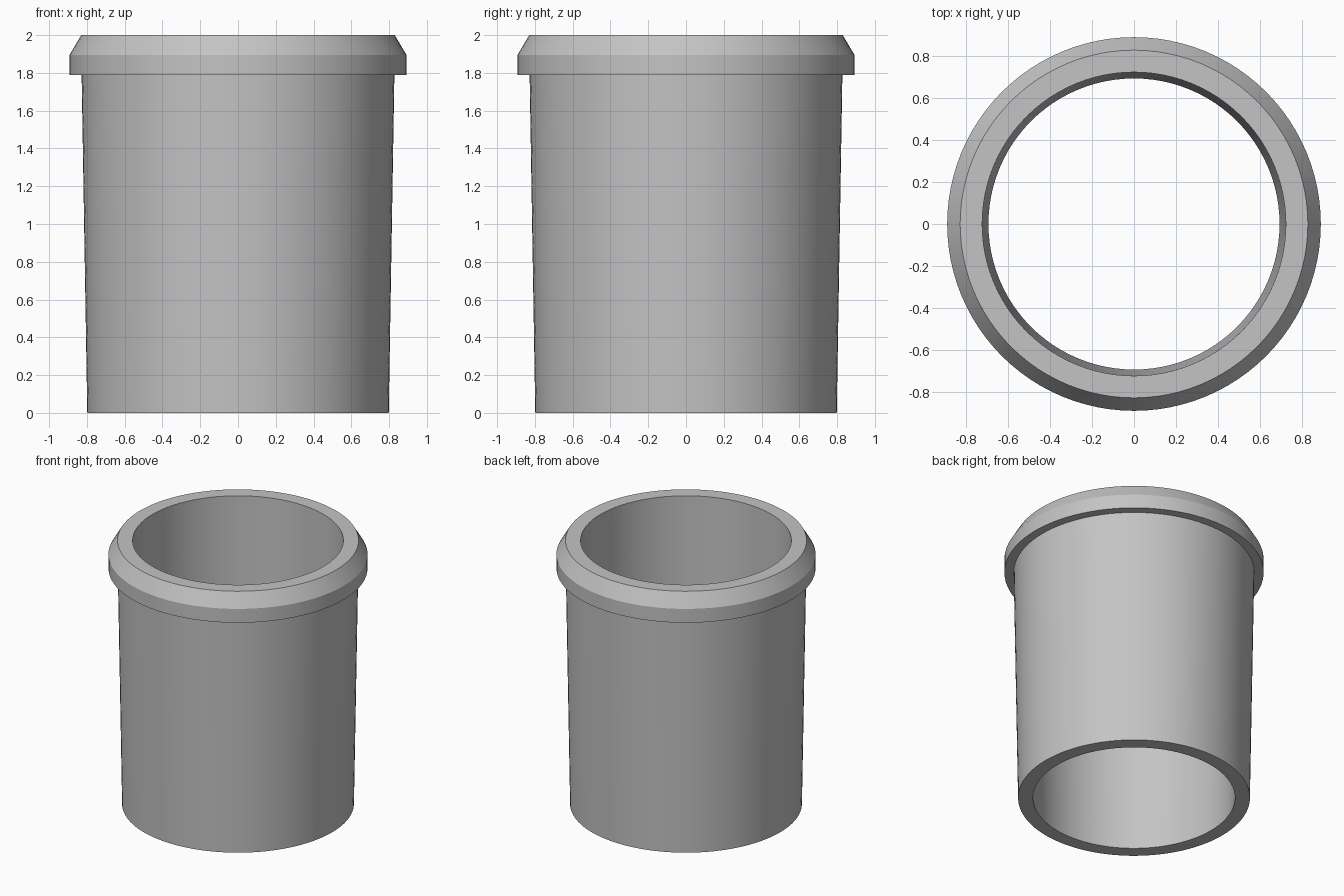
import bpy
import bmesh
import math

cube = bpy.data.objects.get("Cube")
if cube:
    bpy.data.objects.remove(cube, do_unlink=True)

SEGMENTS = 96

# Single plain grey material
grey = bpy.data.materials.new("plain_grey")
grey.use_nodes = True
colour = (0.55, 0.55, 0.55, 1.0)
grey.diffuse_color = colour
grey.node_tree.nodes["Principled BSDF"].inputs["Base Color"].default_value = colour


def lathe(name, profile):
    """Revolve a closed (radius, height) profile around the z axis."""
    bm = bmesh.new()
    rings = []
    for i in range(SEGMENTS):
        a = 2 * math.pi * i / SEGMENTS
        rings.append([bm.verts.new((r * math.cos(a), r * math.sin(a), z))
                      for r, z in profile])
    count = len(profile)
    for i, ring in enumerate(rings):
        after = rings[(i + 1) % SEGMENTS]
        for j in range(count):
            k = (j + 1) % count
            bm.faces.new((ring[j], after[j], after[k], ring[k]))
    bmesh.ops.recalc_face_normals(bm, faces=bm.faces)
    mesh = bpy.data.meshes.new(name)
    bm.to_mesh(mesh)
    bm.free()
    mesh.materials.append(grey)
    obj = bpy.data.objects.new(name, mesh)
    bpy.context.collection.objects.link(obj)
    bpy.ops.object.select_all(action="DESELECT")
    obj.select_set(True)
    bpy.context.view_layer.objects.active = obj
    bpy.ops.object.shade_smooth_by_angle(angle=math.radians(20))
    return obj


# Open tapered sleeve with a collar chamfered towards the top
lathe("collared_sleeve", [
    (0.695, 0.0), (0.798, 0.0),      # bottom edge
    (0.828, 1.79), (0.892, 1.79),    # outer wall, underside of collar
    (0.892, 1.895), (0.83, 2.0),     # collar side and chamfer
    (0.725, 2.0),                    # top edge, back down the bore
])
